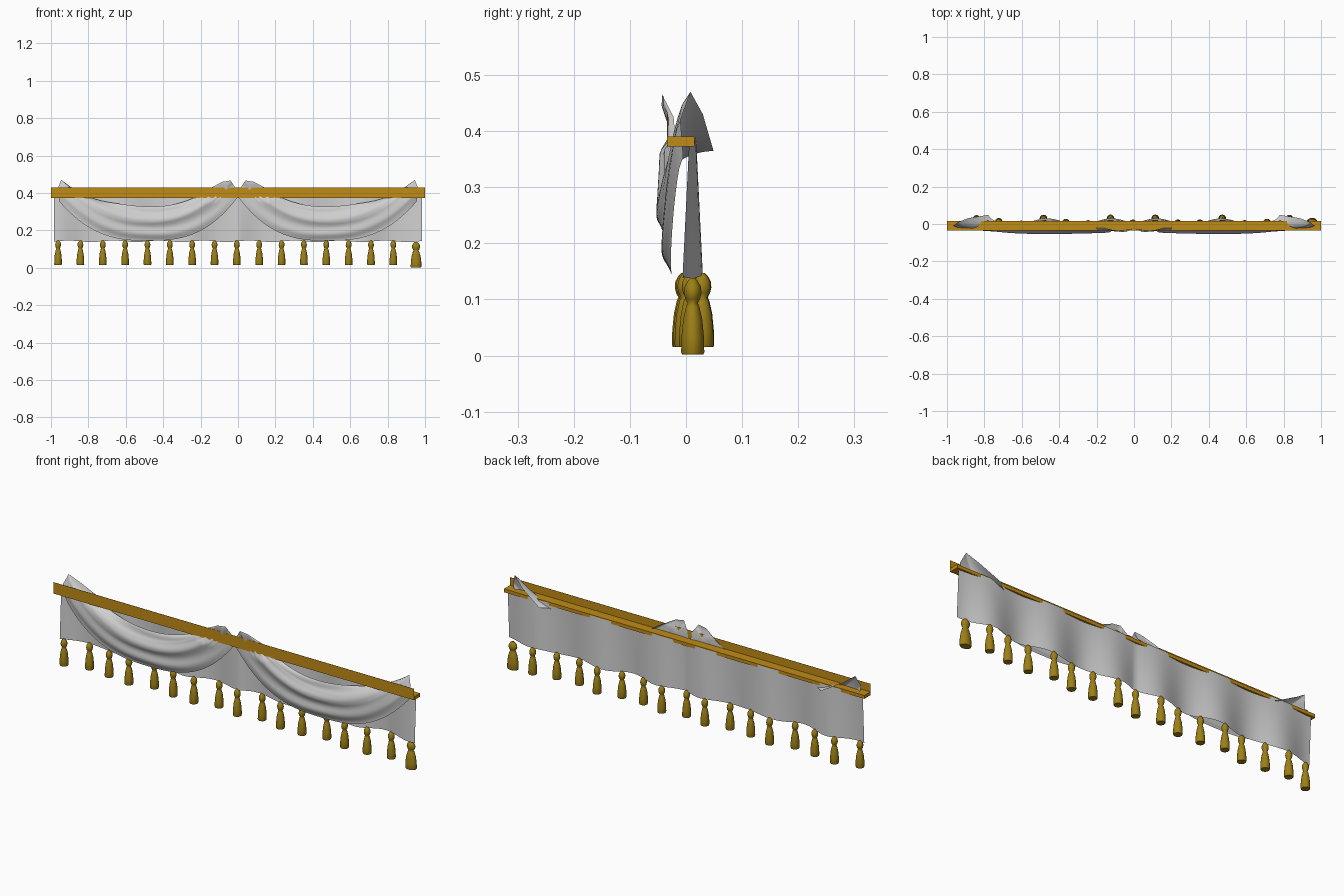
import bpy, bmesh, math

if "Cube" in bpy.data.objects:
    bpy.data.objects.remove(bpy.data.objects["Cube"])

def material(name, rgb):
    m = bpy.data.materials.new(name)
    m.diffuse_color = (*rgb, 1)
    m.use_nodes = True
    m.node_tree.nodes["Principled BSDF"].inputs["Base Color"].default_value = m.diffuse_color
    return m

CLOTH = material("pale grey cloth", (0.62, 0.62, 0.62))
WOOD = material("golden wood", (0.53, 0.26, 0.008))
TASSEL = material("dark gold thread", (0.34, 0.215, 0.008))

def finish(name, bm, mat, smooth=True):
    me = bpy.data.meshes.new(name)
    bm.to_mesh(me)
    bm.free()
    me.materials.append(mat)
    for p in me.polygons:
        p.use_smooth = smooth
    ob = bpy.data.objects.new(name, me)
    bpy.context.collection.objects.link(ob)
    return ob

def box(name, lo, hi, mat):
    bm = bmesh.new()
    bmesh.ops.create_cube(bm, size=1)
    for v in bm.verts:
        v.co = [(a + b) / 2 + c * (b - a) for a, b, c in zip(lo, hi, v.co)]
    return finish(name, bm, mat, False)

def grid(name, rows, mat):
    bm = bmesh.new()
    vs = [[bm.verts.new(p) for p in r] for r in rows]
    for r0, r1 in zip(vs, vs[1:]):
        for i in range(len(r0) - 1):
            bm.faces.new((r0[i], r0[i + 1], r1[i + 1], r1[i]))
    return finish(name, bm, mat)

def lathe(name, profile, mat, sides=18):
    bm = bmesh.new()
    rings = [[bm.verts.new((r * math.cos(2 * math.pi * k / sides),
                            r * math.sin(2 * math.pi * k / sides), z))
              for k in range(sides)] for r, z in profile]
    for a, b in zip(rings, rings[1:]):
        for k in range(sides):
            j = (k + 1) % sides
            bm.faces.new((a[k], a[j], b[j], b[k]))
    bm.faces.new(rings[0][::-1])
    bm.faces.new(rings[-1])
    ob = finish(name, bm, mat)
    for p in ob.data.polygons:
        if len(p.vertices) > 4:
            p.use_smooth = False
    return ob

# Rail: thin front fascia and a narrow shelf behind it
box("rail_fascia", (-1, -0.0335, 0.376), (1, -0.0325, 0.43), WOOD)
box("rail_shelf", (-1, -0.033, 0.373), (1, 0.015, 0.390), WOOD)

# Pleated backing cloth
def pleat(x, t):
    wave = math.cos(2 * math.pi * (abs(x) - 0.12) / 0.345)
    return 0.012 + (0.006 + 0.012 * t) * wave

rows = []
for j in range(9):
    t = j / 8
    rows.append([(x, pleat(x, t), 0.387 - 0.245 * t + 0.004 * t * math.sin(x * 26))
                 for x in [-0.985 + 1.97 * i / 110 for i in range(111)]])
grid("backing_cloth", rows, CLOTH)

# Swags: hanging rows from the bottom hem to the top edge behind the fascia
# outer x,z,y | inner x,z,y | lowest z, belly y, sag power
KEYS = [
    (0.955, 0.355, -0.005, 0.004, 0.375, -0.026, 0.145, -0.031, 2.7),
    (0.965, 0.420, -0.010, 0.012, 0.425, -0.028, 0.190, -0.040, 2.5),
    (0.945, 0.470, 0.008, 0.040, 0.467, -0.042, 0.240, -0.050, 2.3),
    (0.890, 0.430, 0.030, 0.085, 0.460, -0.040, 0.285, -0.046, 2.1),
    (0.780, 0.365, 0.049, 0.150, 0.425, -0.022, 0.328, -0.024, 2.0),
]

def swag(side):
    rows = []
    n, cols = 32, 48
    for j in range(n + 1):
        f = j / n * (len(KEYS) - 1)
        k = min(int(f), len(KEYS) - 2)
        xo, zo, yo, xi, zi, yi, zl, yb, p = [
            a + (b - a) * (f - k) for a, b in zip(KEYS[k], KEYS[k + 1])]
        row = []
        for i in range(cols + 1):
            u = i / cols
            bump = 1 - abs(2 * u - 1) ** p
            x = xo + (xi - xo) * u
            z = zo + (zi - zo) * u
            z += (zl - z) * bump
            y = yo + (yi - yo) * u
            y += (yb - y) * bump ** 0.6
            # soft folds running along the sag
            y += 0.006 * math.sin(j / n * 16 + 3 * u) * (4 * u * (1 - u)) * (0.6 + 0.4 * u)
            if z < 0.37:
                y = min(max(y, -0.053), -0.011 if u > 0.3 and j < n * 0.8 else 0.05)
            elif z < 0.432:
                y = max(y, -0.031)
            row.append((side * x, y, z))
        rows.append(row)
    grid("swag_left" if side < 0 else "swag_right", rows, CLOTH)

for s in (-1, 1):
    swag(s)

# Tassels along the hem
PROFILE = [(0.019, 0.0), (0.0205, 0.004), (0.020, 0.03), (0.017, 0.06), (0.012, 0.082),
           (0.009, 0.089), (0.013, 0.096), (0.0155, 0.106), (0.0145, 0.117),
           (0.009, 0.127), (0.004, 0.132)]
for i in range(17):
    x = -0.962 + i * 0.1195
    ob = lathe("tassel", PROFILE, TASSEL)
    if i == 16:
        ob.location = (0.952, 0.012, 0.002)
        ob.scale = (1.4, 1.02, 1.03)
    else:
        ob.location = (x, pleat(x, 1.0), 0.015)
